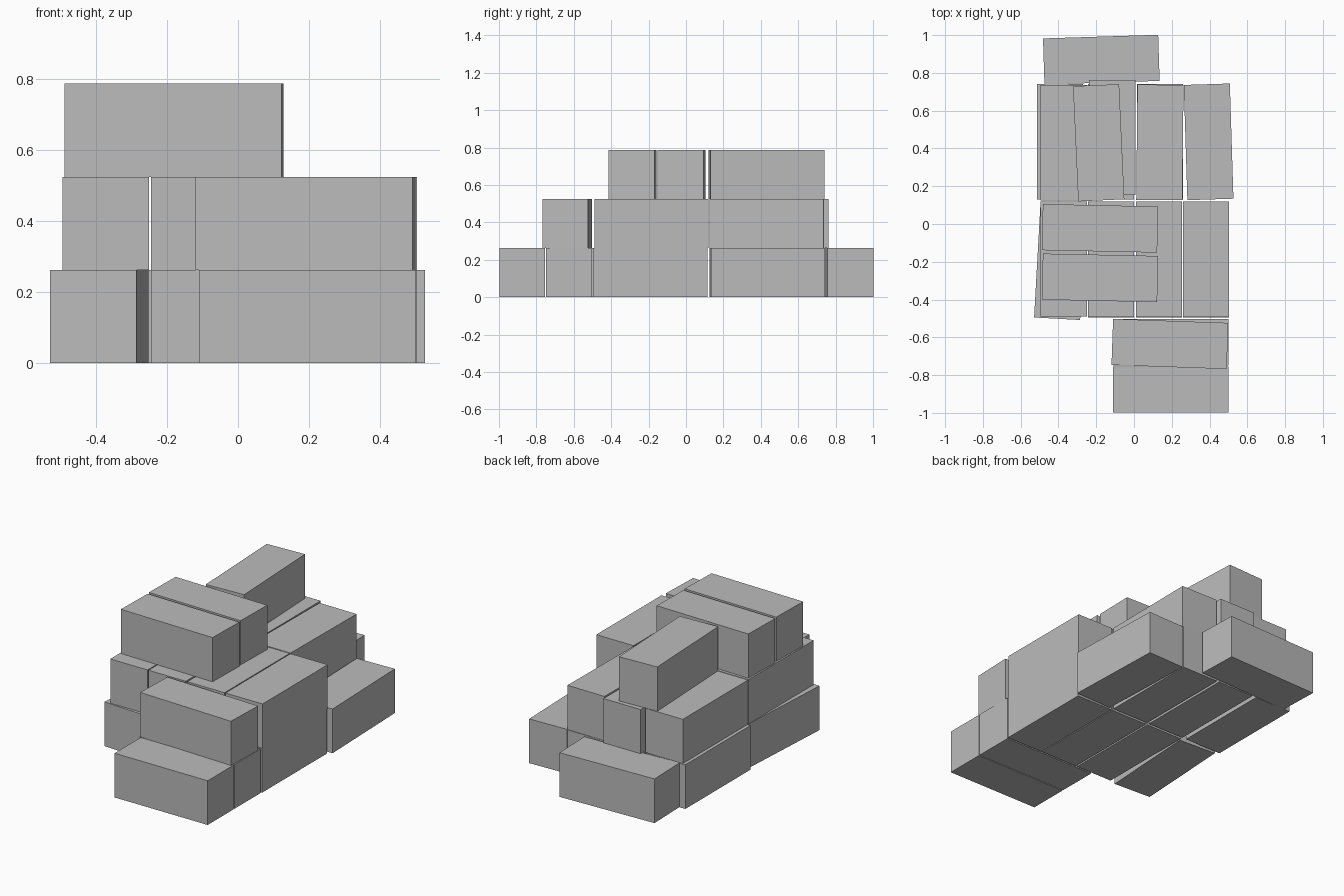
import bpy
from math import radians

cube = bpy.data.objects.get("Cube")
if cube:
    bpy.data.objects.remove(cube, do_unlink=True)

# Brick dimensions: long side, short side, height
LONG, SHORT, HIGH = 0.61, 0.244, 0.262

grey = bpy.data.materials.new("plain grey")
grey.use_nodes = True
colour = (0.5, 0.5, 0.5, 1)
grey.diffuse_color = colour
grey.node_tree.nodes["Principled BSDF"].inputs["Base Color"].default_value = colour


def brick(name, layer, x, y, turn=0, across=False):
    """One brick; it runs along y, or along x when across is set."""
    bpy.ops.mesh.primitive_cube_add(size=1, location=(x, y, (layer + 0.5) * HIGH))
    ob = bpy.context.object
    ob.name = name
    size = (LONG, SHORT, HIGH) if across else (SHORT, LONG, HIGH)
    for v in ob.data.vertices:
        v.co = [c * s for c, s in zip(v.co, size)]
    ob.rotation_euler.z = radians(turn)
    ob.data.materials.append(grey)


# Bottom layer: two rows of four, with cross bricks at both ends
for i, (x, turn) in enumerate([(-0.39, -3.2), (-0.122, 0), (0.132, 0), (0.382, 0)]):
    brick(f"bottom_front_brick_{i}", 0, x, -0.19 if i else -0.197, turn)
for i, (x, turn) in enumerate([(-0.392, 0), (-0.122, 0), (0.137, 0), (0.395, 1.8)]):
    brick(f"bottom_back_brick_{i}", 0, x, 0.435, turn)
brick("bottom_front_cross_outer", 0, 0.195, -0.876, 0, True)
brick("bottom_front_cross_inner", 0, 0.195, -0.626, 0, True)
brick("bottom_back_cross", 0, -0.173, 0.87, 1.8, True)

# Middle layer: a row of four, a row of three and a front cross brick
for i, x in enumerate([-0.372, -0.122, 0.132, 0.382]):
    brick(f"middle_front_brick_{i}", 1, x, -0.185)
for i, (x, y, turn) in enumerate([(-0.372, 0.43, 0), (-0.115, 0.458, 0), (0.137, 0.432, -0.6)]):
    brick(f"middle_back_brick_{i}", 1, x, y, turn)
brick("middle_front_cross", 1, 0.19, -0.635, -2, True)

# Top layer: two cross bricks and one lengthwise brick
brick("top_cross_front", 2, -0.18, -0.285, -1.2, True)
brick("top_cross_back", 2, -0.18, -0.023, -1.2, True)
brick("top_long_brick", 2, -0.187, 0.43, 2.6)
